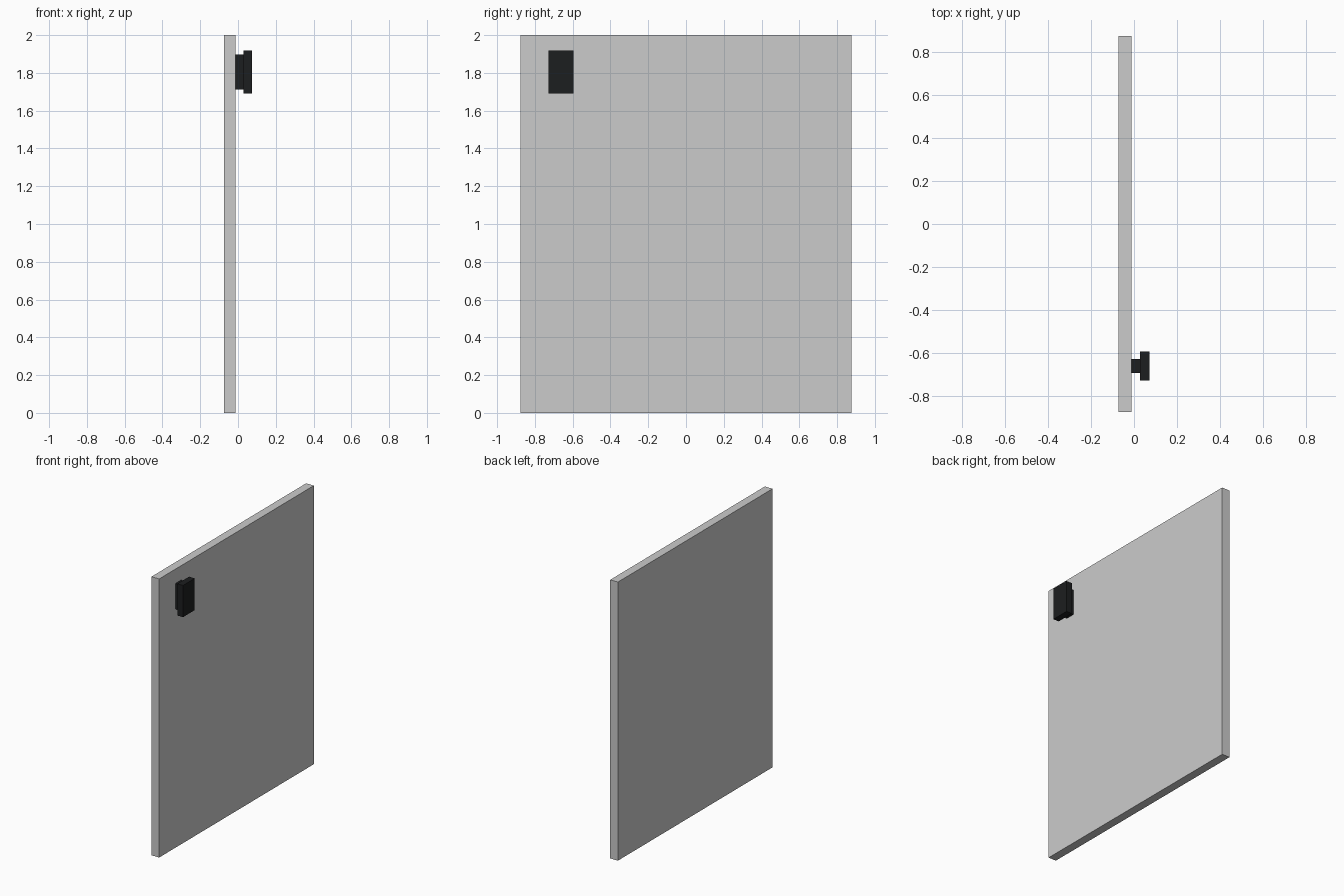
import bpy

if "Cube" in bpy.data.objects:
    bpy.data.objects.remove(bpy.data.objects["Cube"])

black = bpy.data.materials.new("black")
black.diffuse_color = (0.012, 0.013, 0.014, 1)
black.use_nodes = True
black.node_tree.nodes["Principled BSDF"].inputs["Base Color"].default_value = black.diffuse_color


def box(name, lo, hi, mat=None):
    centre = [(a + b) / 2 for a, b in zip(lo, hi)]
    bpy.ops.mesh.primitive_cube_add(size=1, location=centre)
    ob = bpy.context.object
    ob.name = name
    ob.scale = [b - a for a, b in zip(lo, hi)]
    bpy.ops.object.transform_apply(location=False, rotation=False, scale=True)
    if mat:
        ob.data.materials.append(mat)
    return ob


# Large upright slab
box("panel", (-0.073, -0.877, 0), (-0.012, 0.877, 2))
# Narrow mount standing off the slab face
box("handle_mount", (-0.012, -0.693, 1.713), (0.028, -0.628, 1.897), black)
# Wider plate on the mount
box("handle_plate", (0.028, -0.728, 1.691), (0.073, -0.595, 1.919), black)
